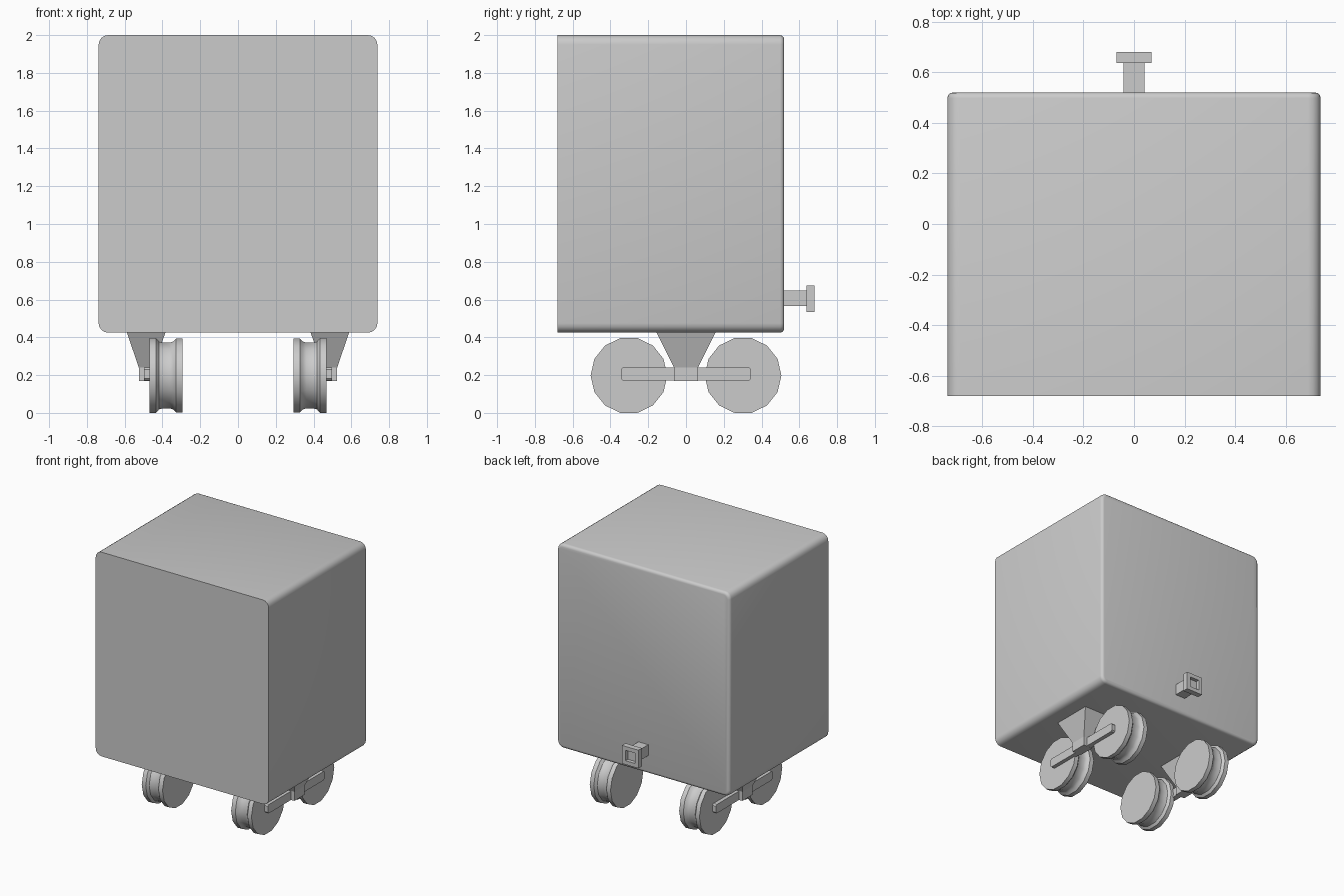
import bpy, bmesh
from math import sin, cos, pi, radians

if "Cube" in bpy.data.objects:
    bpy.data.objects.remove(bpy.data.objects["Cube"])


def loft(name, rings, smooth=None):
    """Skin a series of equal-length point rings and cap both ends."""
    bm = bmesh.new()
    loops = [[bm.verts.new(p) for p in ring] for ring in rings]
    n = len(loops[0])
    for a, b in zip(loops, loops[1:]):
        for i in range(n):
            bm.faces.new((a[i], a[(i + 1) % n], b[(i + 1) % n], b[i]))
    bm.faces.new(loops[0])
    bm.faces.new(loops[-1])
    bmesh.ops.recalc_face_normals(bm, faces=bm.faces)
    mesh = bpy.data.meshes.new(name)
    bm.to_mesh(mesh)
    bm.free()
    ob = bpy.data.objects.new(name, mesh)
    bpy.context.collection.objects.link(ob)
    if smooth:
        bpy.ops.object.select_all(action='DESELECT')
        ob.select_set(True)
        bpy.context.view_layer.objects.active = ob
        bpy.ops.object.shade_smooth_by_angle(angle=radians(smooth))
    return ob


def round_rect(y, hx, hz, cz, r, seg=4):
    """Rounded rectangle in the xz plane."""
    pts = []
    for k, (sx, sz) in enumerate([(1, 1), (-1, 1), (-1, -1), (1, -1)]):
        for i in range(seg + 1):
            a = (k + i / seg) * pi / 2
            pts.append((sx * (hx - r) + r * cos(a), y,
                        cz + sz * (hz - r) + r * sin(a)))
    return pts


def rect_xz(y, hx, hz, cz):
    return [(x, y, cz + z) for x, z in ((hx, hz), (-hx, hz), (-hx, -hz), (hx, -hz))]


def rect_xy(z, x0, x1, hy):
    return [(x0, -hy, z), (x1, -hy, z), (x1, hy, z), (x0, hy, z)]


# Body: square front edge, softly rounded rear rim
HX, HZ, CZ, R = 0.738, 0.7875, 1.2125, 0.05
body_rings = [round_rect(-0.68, HX, HZ, CZ, R)]
for i in range(4):
    a = i / 3 * pi / 2
    inset = 0.022 * (1 - cos(a))
    body_rings.append(round_rect(0.498 + 0.022 * sin(a), HX - inset, HZ - inset, CZ, R - inset))
loft("body", body_rings, 40)

# Rear coupler: stem and head with a square recess
loft("coupler_stem", [rect_xz(y, 0.042, 0.042, 0.607) for y in (0.50, 0.64)])
loft("coupler_head", [rect_xz(y, h, h, 0.605) for y, h in
                      ((0.637, 0.07), (0.68, 0.07), (0.68, 0.04), (0.652, 0.04))])

# Wheel profile: (x, radius) from inner face to outer face
WHEEL = [(0.293, 0.2), (0.328, 0.2), (0.344, 0.184), (0.362, 0.178),
         (0.396, 0.178), (0.418, 0.184), (0.434, 0.203), (0.468, 0.203)]
SIDES = 14

for side, s in (("right", 1), ("left", -1)):
    # Wheels
    for end, cy in (("front", -0.302), ("rear", 0.302)):
        rings = [[(s * x, cy + r * cos(2 * pi * i / SIDES), 0.198 + r * sin(2 * pi * i / SIDES))
                  for i in range(SIDES)] for x, r in WHEEL]
        loft(f"{end}_{side}_wheel", rings, 30)
    # Side bar joining the wheels, with chamfered ends
    prof = [(0.345, 0.024), (0.335, 0.034), (-0.335, 0.034), (-0.345, 0.024),
            (-0.345, -0.024), (-0.335, -0.034), (0.335, -0.034), (0.345, -0.024)]
    loft(f"{side}_axle_bar", [[(s * x, y, 0.205 + z) for y, z in prof]
                              for x in (0.455, 0.498)])
    # Tapered hanger bracket under the body
    loft(f"{side}_bracket", [rect_xy(0.17, s * 0.448, s * 0.525, 0.063),
                             rect_xy(0.24, s * 0.448, s * 0.525, 0.063),
                             rect_xy(0.43, s * 0.383, s * 0.59, 0.158)])
